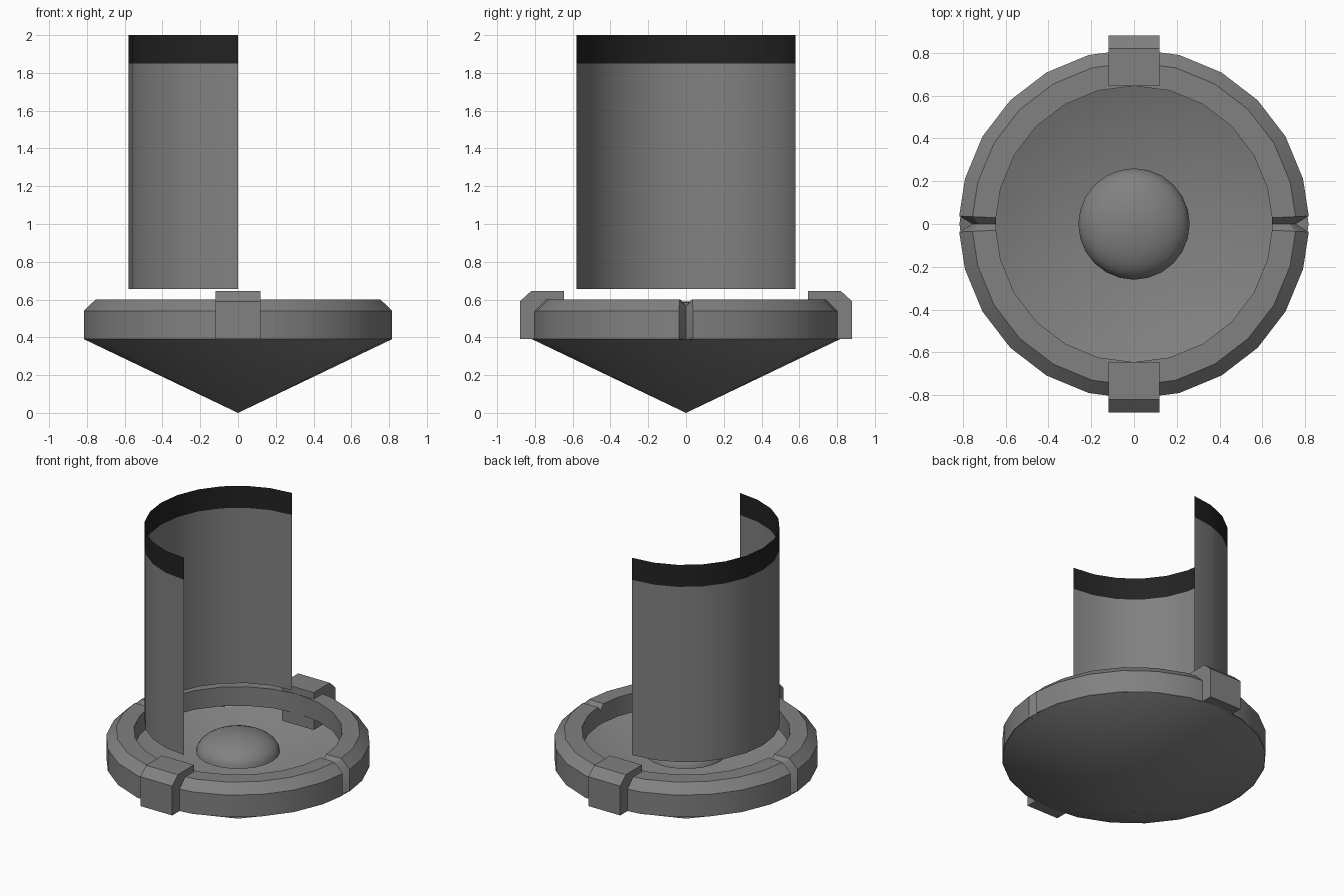
import bpy, math

if "Cube" in bpy.data.objects:
    bpy.data.objects.remove(bpy.data.objects["Cube"])


def material(name, v):
    m = bpy.data.materials.new(name)
    m.diffuse_color = (v, v, v, 1)
    m.use_nodes = True
    m.node_tree.nodes["Principled BSDF"].inputs["Base Color"].default_value = m.diffuse_color
    return m


grey = material("mid grey", 0.22)
black = material("charcoal", 0.016)


def add(name, verts, faces, mats=(grey,), angle=30):
    me = bpy.data.meshes.new(name)
    me.from_pydata(verts, [], faces)
    for m in mats:
        me.materials.append(m)
    ob = bpy.data.objects.new(name, me)
    bpy.context.collection.objects.link(ob)
    bpy.context.view_layer.objects.active = ob
    ob.select_set(True)
    if angle:
        bpy.ops.object.shade_smooth_by_angle(angle=math.radians(angle))
    ob.select_set(False)
    return ob


def sweep(name, profile_at, angles, closed, **kw):
    """Revolve a (radius, z) profile, which may vary with the angle."""
    verts, faces = [], []
    for a in angles:
        prof = profile_at(a)
        verts += [(r * math.cos(a), r * math.sin(a), z) for r, z in prof]
    n, k = len(angles), len(prof)
    for i in range(n if closed else n - 1):
        j = (i + 1) % n
        for p in range(k - 1):
            faces.append((i * k + p, j * k + p, j * k + p + 1, i * k + p + 1))
    return add(name, verts, faces, **kw)


STEP = math.radians(15)
circle = [i * STEP for i in range(24)]

# Conical bowl
ring = [(0.815 * math.cos(a), 0.815 * math.sin(a), 0.39) for a in circle]
add("bowl_cone", ring + [(0, 0, 0)], [(i, 24, (i + 1) % 24) for i in range(24)])

# Chamfered rim with a V groove on the left and right
g = math.radians(2.6)
rim_angles = sorted(circle + [g, math.pi - g, math.pi + g, 2 * math.pi - g])


def rim_profile(a):
    if abs(math.sin(a)) < 0.001:
        return [(0.755, 0.365), (0.755, 0.52), (0.725, 0.565), (0.645, 0.565), (0.645, 0.47)]
    return [(0.817, 0.39), (0.817, 0.54), (0.755, 0.60), (0.645, 0.60), (0.645, 0.47)]


sweep("rim", rim_profile, rim_angles, True)

# Front and back clips
side = [(0.645, 0.39), (0.88, 0.39), (0.88, 0.59), (0.82, 0.645), (0.645, 0.645)]
for name, s in (("front_clip", -1), ("back_clip", 1)):
    verts = [(x * s, y * s, z) for x in (-0.12, 0.12) for y, z in side]
    faces = [(0, 1, 2, 3, 4), (9, 8, 7, 6, 5)]
    faces += [(i, i + 5, (i + 1) % 5 + 5, (i + 1) % 5) for i in range(5)]
    add(name, verts, faces, angle=0)

# Half-round screen with a dark top band
half = [math.pi / 2 + i * STEP for i in range(13)]
screen = sweep("screen", lambda a: [(0.58, 0.655), (0.58, 1.85), (0.58, 2.0)],
               half, False, mats=(grey, black))
for f in screen.data.polygons:
    f.material_index = int(f.center.z > 1.85)

# Low dome in the middle of the bowl
dome = [(0.26 * math.cos(t), 0.46 + 0.13 * math.sin(t))
        for t in [i * math.pi / 16 for i in range(8)] + [math.pi / 2 - 0.001]]
sweep("dome", lambda a: dome, circle, True, angle=40)
